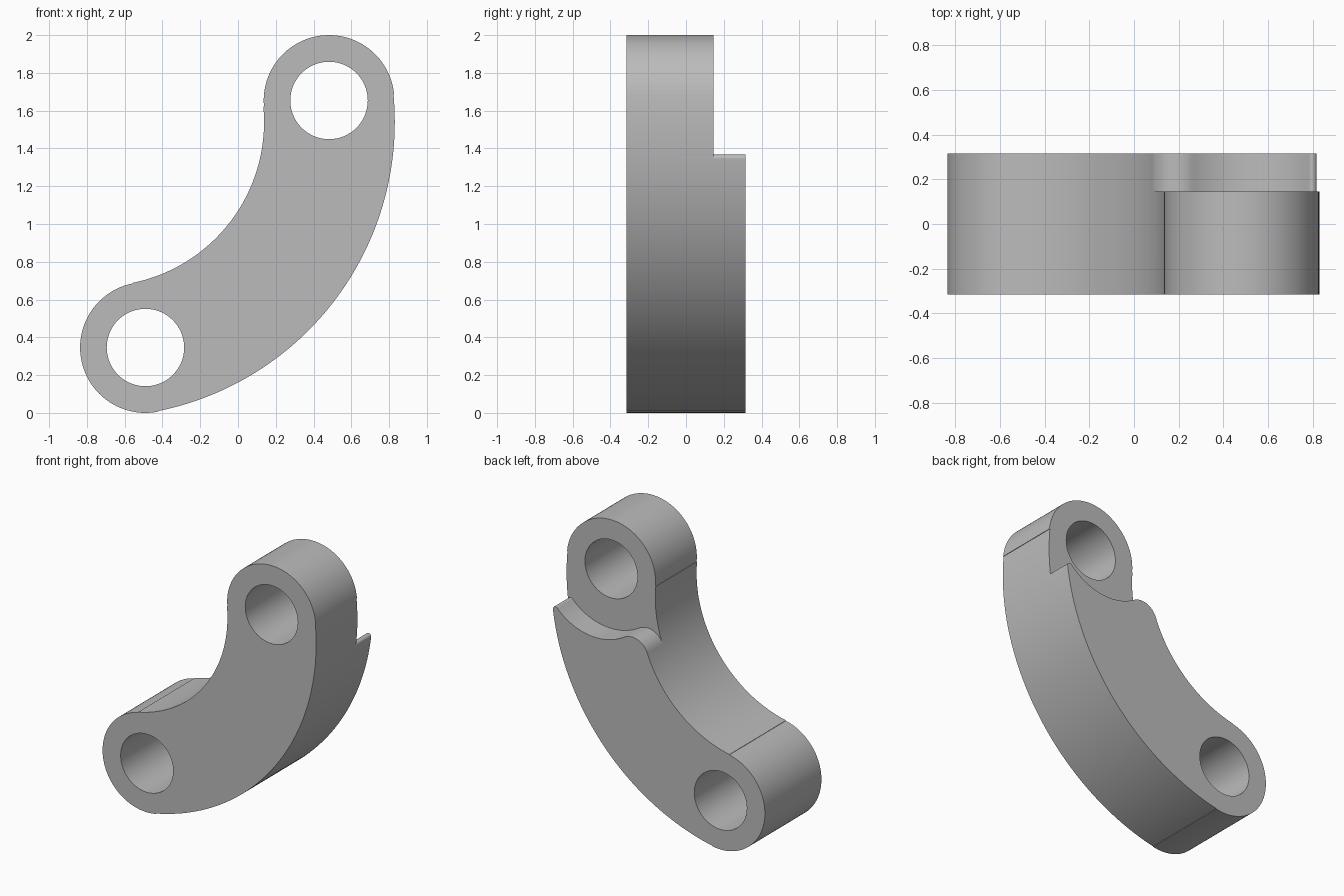
import bpy, bmesh
from math import atan2, cos, sin, pi
from mathutils import Vector

old = bpy.data.objects.get("Cube")
if old:
    bpy.data.objects.remove(old, do_unlink=True)

# Main dimensions in the x-z plane
LOW = Vector((-0.49, 0.346))
HIGH = Vector((0.482, 1.654))
CENTRE = Vector((-0.731, 1.54))
MID_R = 1.215
END_R = 0.346
HOLE_R = 0.205
FRONT, STEP, BACK = -0.315, 0.145, 0.315
CLEAR_R, SHOULDER_R, TIP_R = 0.42, 0.125, 0.02


def angle(a, b):
    return atan2(b.y - a.y, b.x - a.x)


def arc(c, r, start, end, n):
    return [c + r * Vector((cos(t), sin(t)))
            for t in (start + (end - start) * i / n for i in range(n + 1))]


def meet(a, ra, b, rb, side):
    """Crossing point of two circles, on the chosen side of the line a-b."""
    d = (b - a).length
    u = (b - a) / d
    along = (ra * ra - rb * rb + d * d) / (2 * d)
    off = (ra * ra - along * along) ** 0.5
    return a + u * along + side * off * Vector((-u.y, u.x))


def extrude(name, points, y0, y1):
    bm = bmesh.new()
    clean = [p for i, p in enumerate(points) if (p - points[i - 1]).length > 1e-5]
    face = bm.faces.new([bm.verts.new((p.x, y0, p.y)) for p in clean])
    out = bmesh.ops.extrude_face_region(bm, geom=[face])
    moved = [v for v in out["geom"] if isinstance(v, bmesh.types.BMVert)]
    bmesh.ops.translate(bm, verts=moved, vec=(0, y1 - y0, 0))
    bmesh.ops.recalc_face_normals(bm, faces=bm.faces)
    mesh = bpy.data.meshes.new(name)
    bm.to_mesh(mesh)
    bm.free()
    obj = bpy.data.objects.new(name, mesh)
    bpy.context.collection.objects.link(obj)
    return obj


def cut(target, cutter):
    cutter.hide_render = True
    mod = target.modifiers.new("cut", "BOOLEAN")
    mod.operation = "DIFFERENCE"
    mod.solver = "EXACT"
    mod.object = cutter
    bpy.context.view_layer.objects.active = target
    bpy.ops.object.modifier_apply(modifier=mod.name)
    bpy.data.objects.remove(cutter, do_unlink=True)


# Curved link: two concentric arcs joined by round ends
a_low, a_high = angle(CENTRE, LOW), angle(CENTRE, HIGH)
outline = (arc(CENTRE, MID_R + END_R, a_low, a_high, 64)
           + arc(HIGH, END_R, a_high, a_high + pi, 48)
           + arc(CENTRE, MID_R - END_R, a_high, a_low, 64)
           + arc(LOW, END_R, a_low + pi, a_low + 2 * pi, 48))
link = extrude("curved_link", outline, FRONT, BACK)

# Pin holes
for eye in (LOW, HIGH):
    cut(link, extrude("hole_cutter", arc(eye, HOLE_R, 0, 2 * pi, 64), FRONT - 0.1, BACK + 0.1))

# Rear clearance step: concave arc with a rounded shoulder and tip
shoulder = meet(CENTRE, MID_R - END_R + SHOULDER_R, HIGH, CLEAR_R + SHOULDER_R, -1)
tip = meet(CENTRE, MID_R + END_R - TIP_R, HIGH, CLEAR_R + TIP_R, -1)
inward = angle(shoulder, CENTRE)
outward = angle(CENTRE, tip)
edge = (arc(shoulder, SHOULDER_R, inward, angle(shoulder, HIGH), 24)
        + arc(HIGH, CLEAR_R, angle(HIGH, shoulder), angle(HIGH, tip), 32)
        + arc(tip, TIP_R, angle(tip, HIGH), outward, 16))
if angle(shoulder, HIGH) > inward:
    edge[:25] = arc(shoulder, SHOULDER_R, inward, angle(shoulder, HIGH), 24)
first = edge[0] + 0.2 * Vector((cos(inward), sin(inward)))
last = edge[-1] + 0.2 * Vector((cos(outward), sin(outward)))
loop = [first] + edge + [last, Vector((last.x, 2.2)), Vector((first.x, 2.2))]
cut(link, extrude("step_cutter", loop, STEP, BACK + 0.1))

# Grey finish
grey = bpy.data.materials.new("plain_grey")
grey.use_nodes = True
colour = (0.5, 0.5, 0.5, 1)
grey.diffuse_color = colour
grey.node_tree.nodes["Principled BSDF"].inputs["Base Color"].default_value = colour
link.data.materials.clear()
link.data.materials.append(grey)
for p in link.data.polygons:
    p.material_index = 0

bpy.ops.object.select_all(action="DESELECT")
link.select_set(True)
bpy.context.view_layer.objects.active = link
bpy.ops.object.shade_smooth_by_angle(angle=pi / 6)
